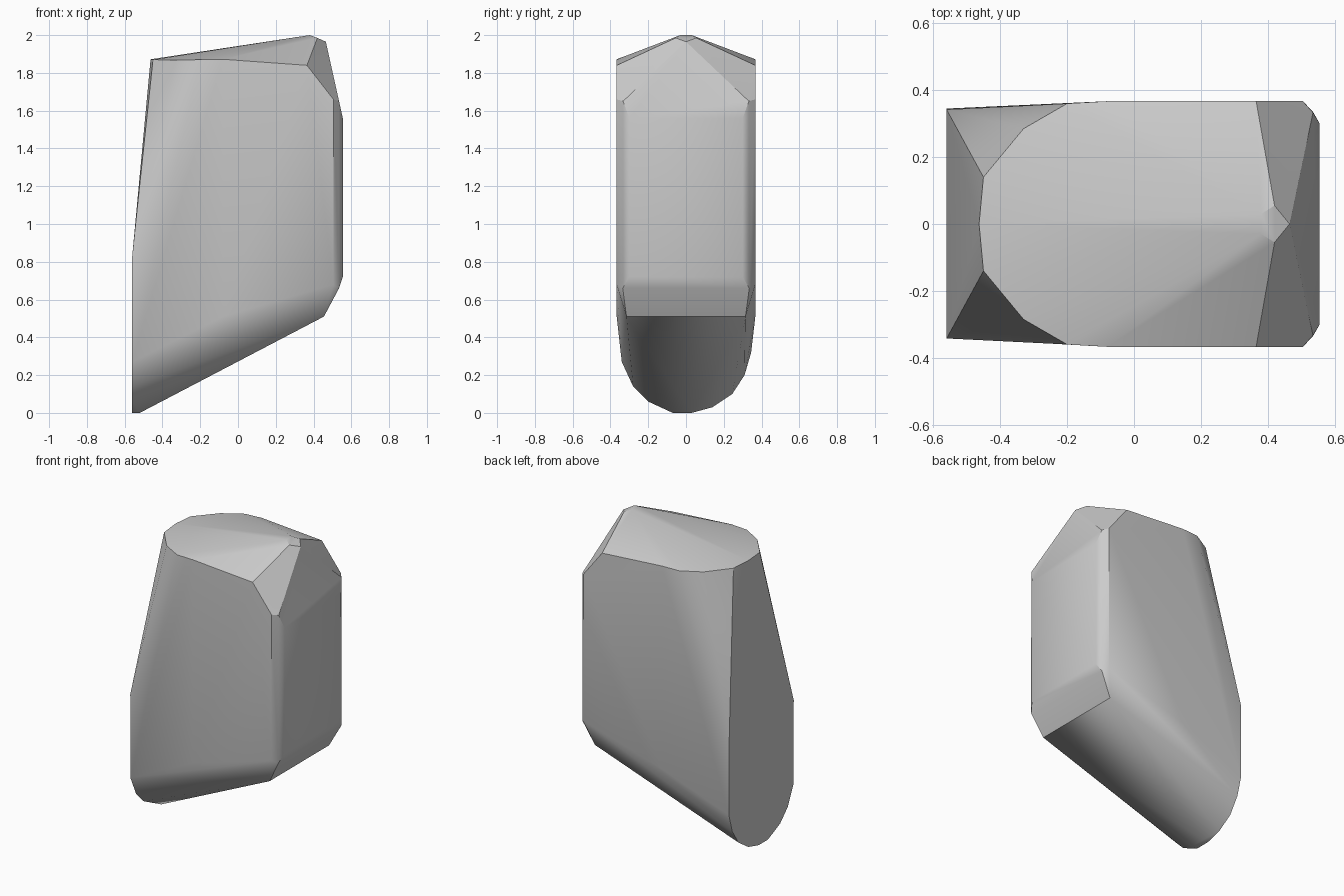
import bpy
import bmesh
import math

cube = bpy.data.objects.get("Cube")
if cube:
    bpy.data.objects.remove(cube, do_unlink=True)

grey = bpy.data.materials.new("plain grey")
grey.use_nodes = True
colour = (0.6, 0.6, 0.6, 1.0)
grey.diffuse_color = colour
grey.node_tree.nodes["Principled BSDF"].inputs["Base Color"].default_value = colour


def both_sides(points):
    return [(x, s * y, z) for x, y, z in points for s in (1, -1)]


# Rounded rear end: lower arc given as (y, z), slightly uneven left to right
arc = [(0.345, 0.32), (0.31, 0.2), (0.245, 0.1), (0.14, 0.03), (0.03, 0),
       (-0.07, 0), (-0.2, 0.06), (-0.28, 0.14), (-0.34, 0.27)]
rear = [(-0.56, y, z) for y, z in arc] + both_sides([(-0.56, 0.342, 0.83)])
rear += [(-0.52, 0.03, 0), (-0.52, -0.07, 0)]

# Curved upper rim, rising to a small off-centre peak
rim = both_sides([(-0.45, 0.14, 1.87), (-0.33, 0.285, 1.868),
                  (-0.2, 0.36, 1.87), (-0.08, 0.367, 1.872),
                  (0.365, 0.367, 1.84)]) + [(-0.463, 0, 1.872)]
peak = both_sides([(0.38, 0.03, 2.0), (0.42, 0.055, 1.985)]) + [(0.465, 0, 1.965)]

# Blunt end with chamfered corners, and the sloping underside
nose = both_sides([(0.505, 0.367, 1.66), (0.535, 0.333, 1.65), (0.555, 0.3, 1.56),
                   (0.555, 0.3, 0.72), (0.535, 0.335, 0.66), (0.505, 0.367, 0.68),
                   (0.455, 0.315, 0.51), (-0.08, 0.367, 0.51)])

# Wrap every profile in one convex body
bm = bmesh.new()
for point in rear + rim + peak + nose:
    bm.verts.new(point)
hull = bmesh.ops.convex_hull(bm, input=bm.verts[:])
unused = {v for v in hull["geom_interior"] + hull["geom_unused"]
          if isinstance(v, bmesh.types.BMVert)}
bmesh.ops.delete(bm, geom=list(unused), context="VERTS")
bmesh.ops.dissolve_limit(bm, angle_limit=math.radians(0.5),
                         verts=bm.verts[:], edges=bm.edges[:])
bmesh.ops.recalc_face_normals(bm, faces=bm.faces[:])

mesh = bpy.data.meshes.new("faceted_body")
bm.to_mesh(mesh)
bm.free()
mesh.materials.append(grey)
body = bpy.data.objects.new("faceted_body", mesh)
bpy.context.collection.objects.link(body)

# Soft shading with crisp ridges
bpy.ops.object.select_all(action="DESELECT")
body.select_set(True)
bpy.context.view_layer.objects.active = body
bpy.ops.object.shade_smooth_by_angle(angle=math.radians(30))
